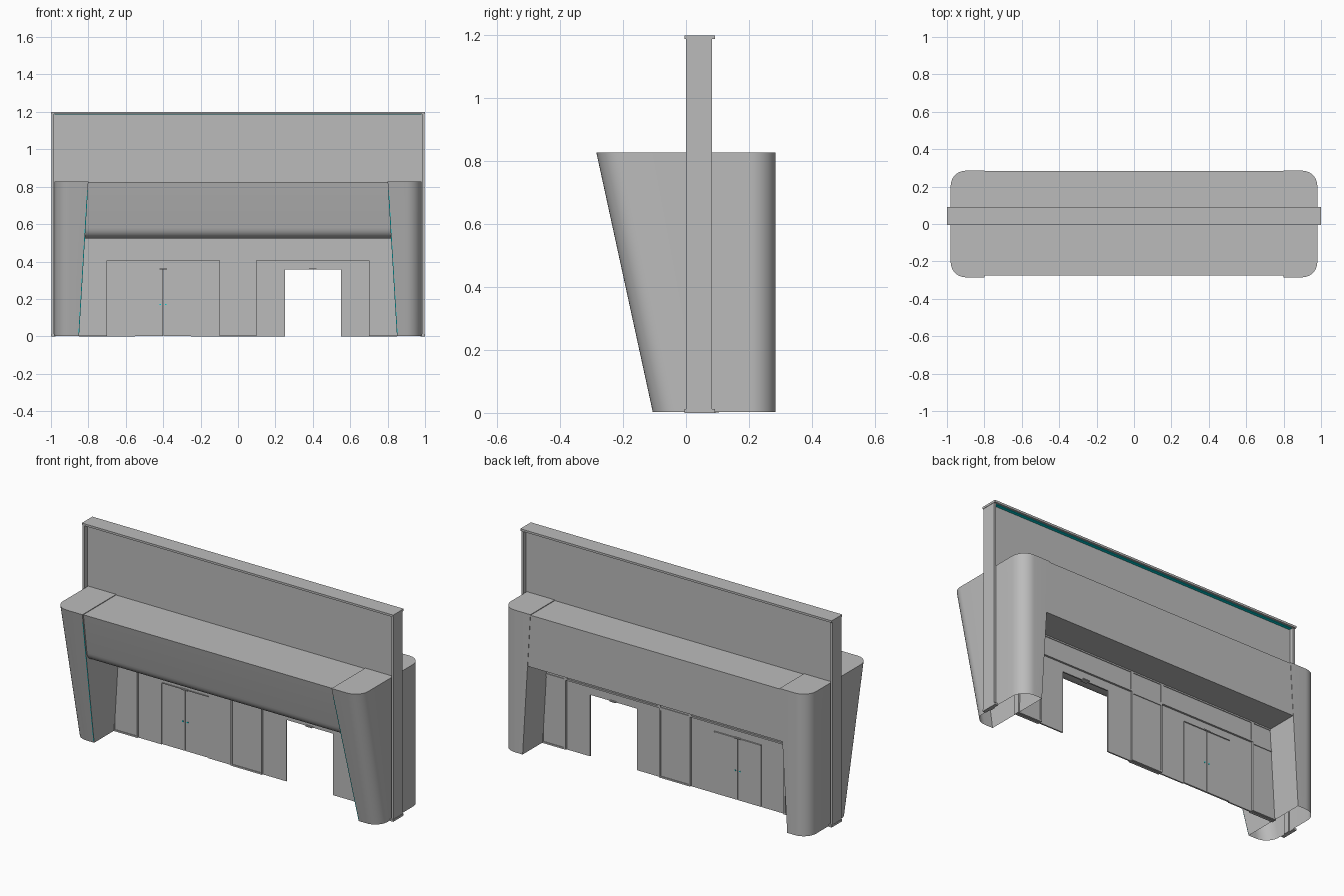
import bpy, bmesh, math

if "Cube" in bpy.data.objects:
    bpy.data.objects.remove(bpy.data.objects["Cube"])


def material(name, rgb):
    m = bpy.data.materials.new(name)
    m.use_nodes = True
    m.diffuse_color = (*rgb, 1)
    m.node_tree.nodes["Principled BSDF"].inputs["Base Color"].default_value = (*rgb, 1)
    return m


GREY = material("plain_grey", (0.5, 0.5, 0.5))
TEAL = material("teal", (0.0, 0.62, 0.66))


def finish(name, bm, mat=GREY, smooth=False):
    bmesh.ops.recalc_face_normals(bm, faces=bm.faces)
    mesh = bpy.data.meshes.new(name)
    bm.to_mesh(mesh)
    bm.free()
    mesh.materials.append(mat)
    ob = bpy.data.objects.new(name, mesh)
    bpy.context.collection.objects.link(ob)
    if smooth:
        bpy.ops.object.select_all(action='DESELECT')
        ob.select_set(True)
        bpy.context.view_layer.objects.active = ob
        bpy.ops.object.shade_smooth_by_angle(angle=math.radians(30))
    return ob


def add_box(bm, x, y, z):
    verts = bmesh.ops.create_cube(bm, size=1)["verts"]
    for v in verts:
        v.co = [(r[0] + r[1]) / 2 + c * (r[1] - r[0]) for c, r in zip(v.co, (x, y, z))]


def boxes(name, ranges, mat=GREY):
    bm = bmesh.new()
    for x, y, z in ranges:
        add_box(bm, x, y, z)
    return finish(name, bm, mat)


def mirrored(s, a, b):
    return (min(s * a, s * b), max(s * a, s * b))


TOP = 0.828
BACK = 0.285
SIDE = 0.98


def front_y(z):
    return -0.105 - 0.18 * z / TOP


def inner_x(z):
    return 0.85 - 0.05 * z / TOP


# Side pillars: lofted shells with rounded outer corners, open underneath
def pillar_ring(z, s, r=0.08, steps=10):
    f = front_y(z)
    pts = [(inner_x(z), f)]
    for cy, start in ((f + r, -90), (BACK - r, 0)):
        for i in range(steps + 1):
            a = math.radians(start + 90 * i / steps)
            pts.append((SIDE - r + r * math.cos(a), cy + r * math.sin(a)))
    pts.append((inner_x(z), BACK))
    return [(s * x, y, z) for x, y in pts]


def pillar(name, s):
    bm = bmesh.new()
    low = [bm.verts.new(p) for p in pillar_ring(0.003, s)]
    high = [bm.verts.new(p) for p in pillar_ring(TOP, s)]
    n = len(low)
    for i in range(n):
        j = (i + 1) % n
        bm.faces.new((low[i], low[j], high[j], high[i]))
    bm.faces.new(high)
    finish(name, bm, smooth=True)


# Canopy: side profile with a rounded lower front edge, extruded across
def canopy():
    top, low, step = TOP - 0.004, 0.523, 0.009
    a = (front_y(0.58) + step, 0.58)
    b = (front_y(low) + step, low)
    c = (b[0] + 0.06, low)
    prof = [(BACK - 0.002, low), (BACK - 0.002, top), (front_y(top) + step, top)]
    for i in range(9):
        t = i / 8
        prof.append(tuple((1 - t) ** 2 * p + 2 * t * (1 - t) * q + t * t * r
                          for p, q, r in zip(a, b, c)))
    bm = bmesh.new()
    ends = [[bm.verts.new((x, y, z)) for y, z in prof] for x in (-0.83, 0.83)]
    for i in range(len(prof)):
        j = (i + 1) % len(prof)
        bm.faces.new((ends[0][i], ends[0][j], ends[1][j], ends[1][i]))
    for e in ends:
        bm.faces.new(e)
    finish("canopy", bm, smooth=True)


canopy()
for side, s in (("left", 1), ("right", -1)):
    pillar(side + "_pillar", s)
    # End post of the tall sign wall, with its foot
    boxes(side + "_post", [
        (mirrored(s, 0.985, 0.998), (0.0, 0.083), (0, 1.19)),
        (mirrored(s, 0.975, 0.99), (0.025, 0.06), (0, 1.19)),
        (mirrored(s, 0.98, 1.0), (-0.005, 0.092), (0, 0.012))])
    # Thin accent strip down the pillar's inner front edge
    bm = bmesh.new()
    quad = []
    for z, d in ((0.01, 0), (0.01, 0.004), (0.78, 0.004), (0.78, 0)):
        quad.append(bm.verts.new((s * (inner_x(z) + d), front_y(z) - 0.001, z)))
    bm.faces.new(quad)
    finish(side + "_accent_strip", bm, TEAL)

# Tall sign wall and its cap
boxes("sign_panel", [((-0.99, 0.99), (0.025, 0.06), (0.8, 1.19))])
boxes("sign_cap", [((-1, 1), (-0.005, 0.092), (1.188, 1.2))])
boxes("cap_underside_strips", [((-0.98, 0.98), y, (1.185, 1.189))
                               for y in ((0.004, 0.024), (0.061, 0.08))], TEAL)

# Shopfront: thin panels with a door opening on the left side
MID = 0.09
GLASS = (MID - 0.004, MID + 0.004)
HEAD = 0.357
boxes("shopfront_panels", [
    ((-0.85, -0.55), GLASS, (0, 0.53)),
    ((-0.25, 0.25), GLASS, (0, 0.53)),
    ((0.55, 0.85), GLASS, (0, 0.53)),
    ((-0.55, -0.25), GLASS, (HEAD, 0.53)),
    ((0.25, 0.55), GLASS, (HEAD, 0.53))])
boxes("closed_doors", [((-0.55, -0.402), (MID - 0.002, MID + 0.008), (0.002, HEAD)),
                       ((-0.398, -0.25), (MID - 0.002, MID + 0.008), (0.002, HEAD))])
boxes("door_track", [((-0.55, -0.25), (MID - 0.008, MID + 0.012), (HEAD, HEAD + 0.004))])
boxes("door_sensors", [((c - 0.02, c + 0.02), (MID - 0.014, MID + 0.014), (HEAD, HEAD + 0.006))
                       for c in (-0.4, 0.4)])
boxes("door_handles", [((c - 0.004, c + 0.004), (MID - 0.006, MID + 0.01), (0.168, 0.174))
                       for c in (-0.415, -0.385)], TEAL)


# Raised frames around the piers and the header panels
def frame(x, z, w=0.009):
    y = (MID - 0.015, MID + 0.015)
    return [((x[0], x[0] + w), y, z), ((x[1] - w, x[1]), y, z),
            (x, y, (z[0], z[0] + w)), (x, y, (z[1] - w, z[1]))]


bars, infill = [], []
for x in ((-0.855, -0.7), (-0.1, 0.1), (0.7, 0.855)):
    bars += frame(x, (0.002, 0.402))
    bars += frame(x, (0.402, 0.524))
    infill.append((x, (MID - 0.011, MID + 0.011), (0.004, 0.523)))
for x in ((-0.7, -0.1), (0.1, 0.7)):
    bars += frame(x, (0.405, 0.524))
    infill.append((x, (MID - 0.011, MID + 0.011), (0.407, 0.523)))
boxes("shopfront_frames", bars)
boxes("shopfront_infill", infill)
